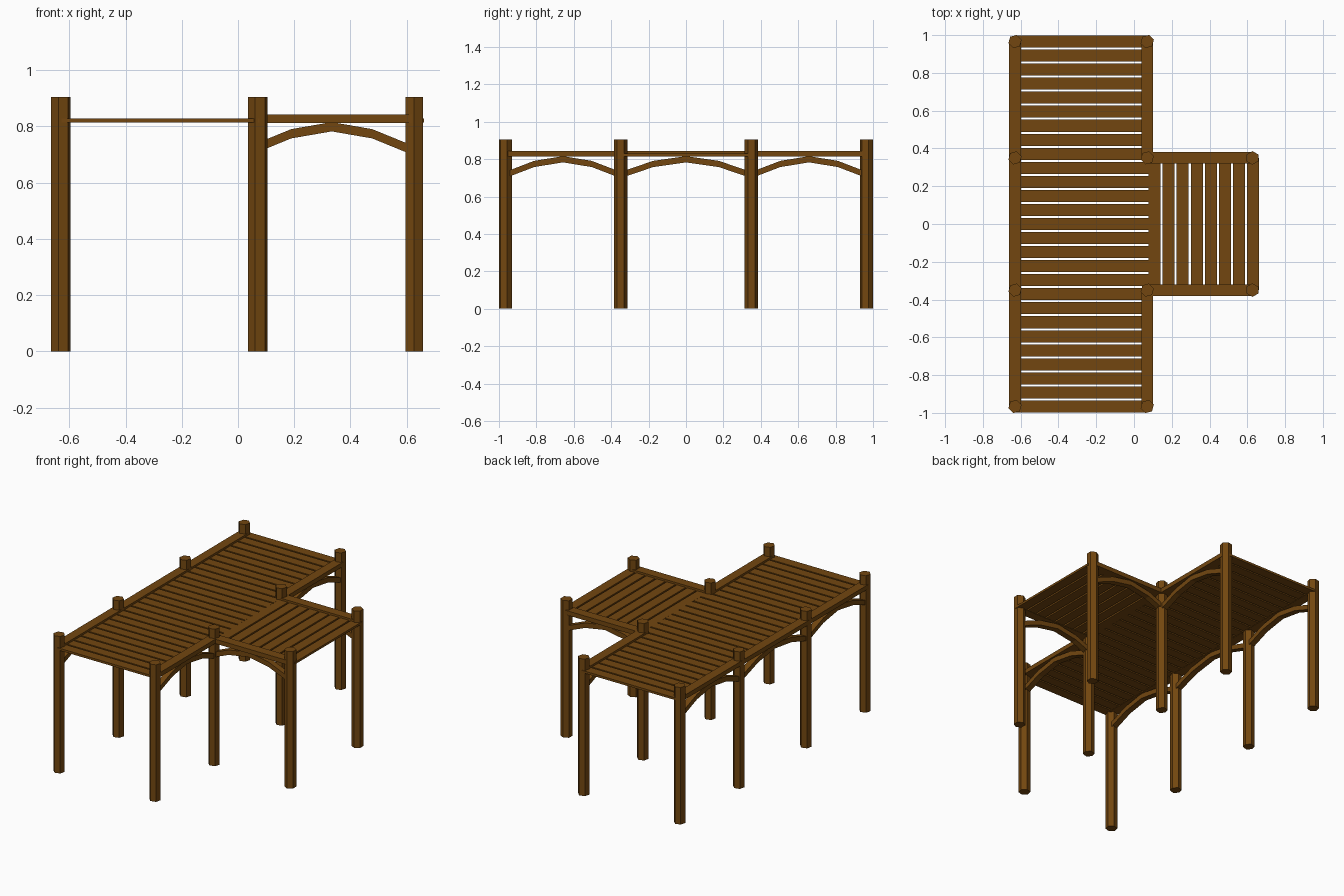
import bpy, bmesh, math

if "Cube" in bpy.data.objects:
    bpy.data.objects.remove(bpy.data.objects["Cube"])

wood = bpy.data.materials.new("brown_wood")
wood.diffuse_color = (0.17, 0.062, 0.005, 1)
wood.use_nodes = True
wood.node_tree.nodes["Principled BSDF"].inputs["Base Color"].default_value = wood.diffuse_color

XL, XM, XR = -0.63, 0.07, 0.63      # post columns
YO, YI = 0.966, 0.35                # outer and inner post rows


def finish(bm, name):
    bmesh.ops.recalc_face_normals(bm, faces=bm.faces)
    me = bpy.data.meshes.new(name)
    bm.to_mesh(me)
    bm.free()
    me.materials.append(wood)
    ob = bpy.data.objects.new(name, me)
    bpy.context.collection.objects.link(ob)
    return ob


def box(name, x0, x1, y0, y1, z0, z1):
    bm = bmesh.new()
    bmesh.ops.create_cube(bm, size=1)
    for v in bm.verts:
        v.co = (x0 + (v.co.x + .5) * (x1 - x0),
                y0 + (v.co.y + .5) * (y1 - y0),
                z0 + (v.co.z + .5) * (z1 - z0))
    return finish(bm, name)


def post(x, y, turn):
    # hexagonal post
    bm = bmesh.new()
    ring = [bm.verts.new((x + .036 * math.sin(a), y + .036 * math.cos(a), 0))
            for a in (turn + k * math.pi / 3 for k in range(6))]
    face = bm.faces.new(ring)
    top = bmesh.ops.extrude_face_region(bm, geom=[face], use_keep_orig=True)
    for g in top["geom"]:
        if isinstance(g, bmesh.types.BMVert):
            g.co.z = 0.904
    finish(bm, "post")


def brace(a, b, fixed, along_x):
    # shallow arched brace of four straight pieces
    half_w, half_t = 0.02, 0.0165
    mids = [.715, .774, .799, .774, .715]
    bm = bmesh.new()
    rings = []
    for i, z in enumerate(mids):
        s = a + (b - a) * i / 4
        ring = []
        for dw, dz in ((-1, -1), (1, -1), (1, 1), (-1, 1)):
            w, h = fixed + dw * half_w, z + dz * half_t
            ring.append(bm.verts.new((s, w, h) if along_x else (w, s, h)))
        rings.append(ring)
    for r, q in zip(rings, rings[1:]):
        for k in range(4):
            bm.faces.new((r[k], r[(k + 1) % 4], q[(k + 1) % 4], q[k]))
    bm.faces.new(rings[0])
    bm.faces.new(rings[-1])
    finish(bm, "arched_brace")


# posts
for s in (-1, 1):
    for x in (XL, XM):
        for y in (YO, YI):
            post(x, s * y, math.radians(15))
    post(XR - .003, s * YI, 0)

# long beams with braces
B0, B1, BW = 0.813, 0.842, 0.031
box("left_beam", XL - BW, XL + BW, -YO, YO, B0, B1)
brace(-YI, YI, XL, False)
for s in (-1, 1):
    lo, hi = sorted((s * YI, s * YO))
    box("middle_beam", XM - BW, XM + BW, lo, hi, B0, B1)
    brace(lo, hi, XL, False)
    brace(lo, hi, XM, False)
    # side wing beams
    box("wing_beam", XM, XR, s * YI - BW, s * YI + BW, B0, B1)
    brace(0.045, 0.622, s * YI, True)

# roof slats across the main bay
P0, P1, PW = 0.8145, 0.829, 0.0318
N = 27
for i in range(N):
    y = -YO + 2 * YO * i / (N - 1)
    box("main_slat", XL, 0.077, y - PW, y + PW, P0, P1)

# roof slats of the wing
for i in range(8):
    x = 0.109 + i * (0.63 - 0.109) / 7
    box("wing_slat", x - PW, x + PW, -YI, YI, P0, P1)
